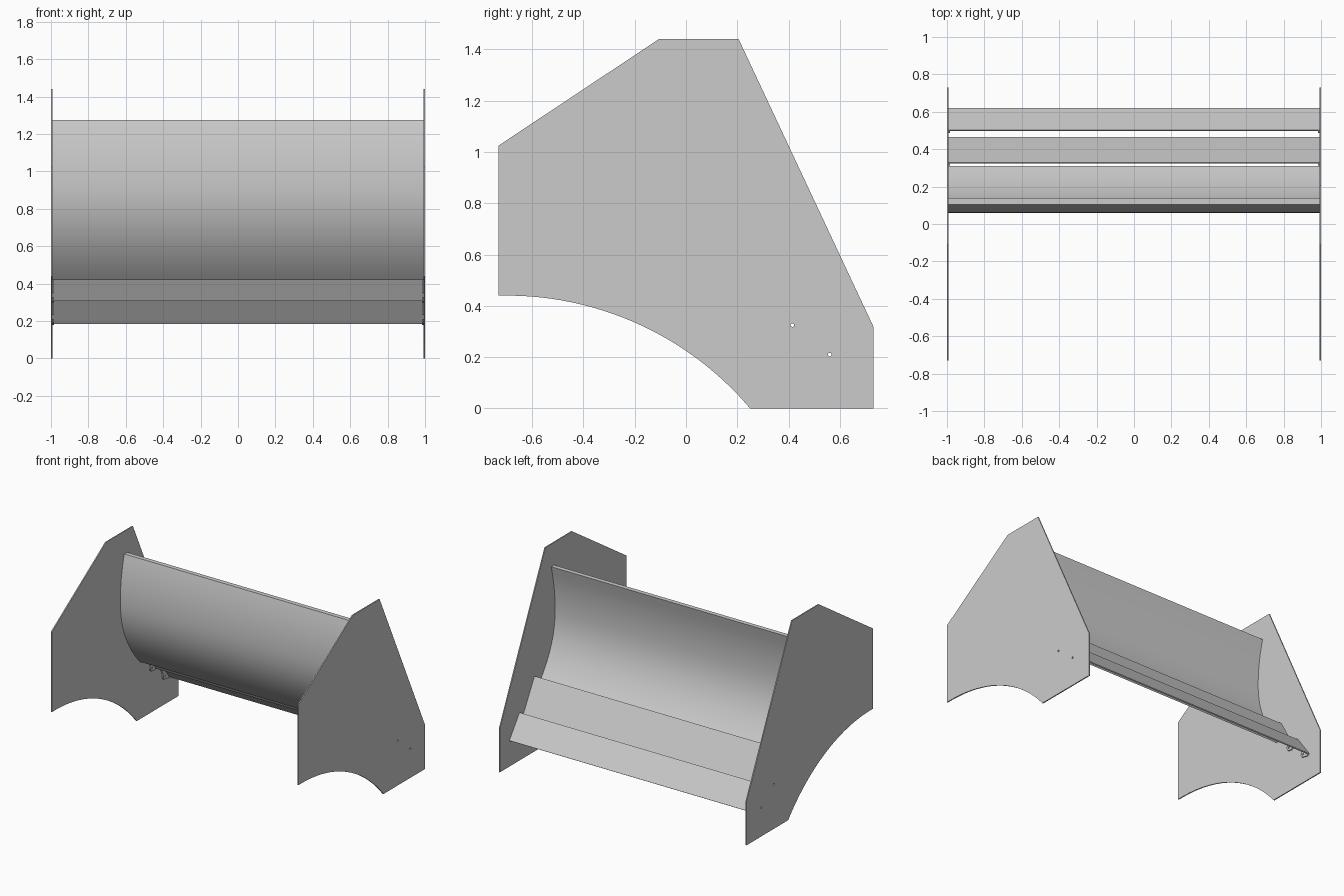
import bpy, bmesh, math
from mathutils import Vector

if "Cube" in bpy.data.objects:
    bpy.data.objects.remove(bpy.data.objects["Cube"], do_unlink=True)

steel = bpy.data.materials.new("grey_steel")
steel.use_nodes = True
grey = (0.6, 0.6, 0.6, 1)
steel.diffuse_color = grey
steel.node_tree.nodes["Principled BSDF"].inputs["Base Color"].default_value = grey

THICK = 0.008          # thickness of the metal sheets
INNER = 1 - THICK      # inside face of the end plates


def prism(name, outline, x0, x1):
    """Extrude a (y, z) outline along x."""
    bm = bmesh.new()
    face = bm.faces.new([bm.verts.new((x0, y, z)) for y, z in outline])
    out = bmesh.ops.extrude_face_region(bm, geom=[face])
    moved = [g for g in out["geom"] if isinstance(g, bmesh.types.BMVert)]
    bmesh.ops.translate(bm, verts=moved, vec=(x1 - x0, 0, 0))
    bmesh.ops.recalc_face_normals(bm, faces=bm.faces)
    mesh = bpy.data.meshes.new(name)
    bm.to_mesh(mesh)
    bm.free()
    mesh.materials.append(steel)
    obj = bpy.data.objects.new(name, mesh)
    bpy.context.collection.objects.link(obj)
    return obj


def circle(centre, radius, n=16):
    return [(centre[0] + radius * math.cos(math.tau * i / n),
             centre[1] + radius * math.sin(math.tau * i / n)) for i in range(n)]


# Bolt holes shared by the end plates and the slat tabs
holes = [Vector((0.415, 0.325)), Vector((0.56, 0.21))]
cutters = []
for i, h in enumerate(holes):
    cutter = prism(f"hole_cutter_{i}", circle(h, 0.007), -1.1, 1.1)
    cutter.hide_render = True
    cutter.hide_set(True)
    cutters.append(cutter)


def drill(obj, cutter):
    mod = obj.modifiers.new("bolt_hole", "BOOLEAN")
    mod.operation = "DIFFERENCE"
    mod.solver = "EXACT"
    mod.object = cutter


# End plates with an arched lower front edge
arch_r, arch_y, arch_top = 1.246, -0.70, 0.44
arch = []
for i in range(25):
    y = -0.73 + 0.98 * i / 24
    z = arch_top - arch_r + math.sqrt(arch_r ** 2 - (y - arch_y) ** 2)
    arch.append((y, max(z, 0)))
plate = arch + [(0.73, 0), (0.73, 0.32), (0.205, 1.44), (-0.105, 1.44), (-0.73, 1.025)]
for side, s in (("left", 1), ("right", -1)):
    obj = prism(f"{side}_end_plate", plate, s * INNER, s)
    for c in cutters:
        drill(obj, c)

# Curved back panel: nearly upright at the top, sweeping back at the bottom
top, belly, bottom, depth = 1.275, 0.95, 0.42, 0.033
front, back = [], []
for i in range(33):
    z = top + (bottom - top) * i / 32
    if z > belly:
        u = (z - belly) / (top - belly)
        y, slope = 0.06 + 0.045 * u ** 2, 0.09 * u / (top - belly)
    else:
        u = (belly - z) / (belly - bottom)
        y, slope = 0.06 + 0.225 * u ** 2.2, -0.495 * u ** 1.2 / (belly - bottom)
    n = Vector((1, -slope)).normalized() * depth
    front.append((y, z))
    back.append((y + n.x, min(z + n.y, top)))
back[0] = (front[0][0] + depth, top)
panel = prism("curved_panel", front + back[::-1], -INNER, INNER)
bpy.ops.object.select_all(action="DESELECT")
panel.select_set(True)
bpy.context.view_layer.objects.active = panel
bpy.ops.object.shade_smooth_by_angle(angle=math.radians(30))

# Two sloping slats, each with a drilled tab folded down at both ends
slats = [("upper", (0.33, 0.55), (0.465, 0.31)), ("lower", (0.503, 0.35), (0.62, 0.19))]
for (name, a, b), hole, cutter in zip(slats, holes, cutters):
    a, b = Vector(a), Vector(b)
    along = (b - a).normalized()
    under = Vector((along.y, -along.x))          # towards the front and down
    t = under * THICK
    prism(f"{name}_slat", [a, b, b + t, a + t], -INNER, INNER)
    tip = hole + under * 0.018
    tab = [a + t, b + t, b + under * 0.02,
           hole + along * 0.03, tip + along * 0.012, tip - along * 0.012,
           hole - along * 0.03, a + under * 0.02]
    for side, s in (("left", 1), ("right", -1)):
        obj = prism(f"{name}_slat_{side}_tab", tab, s * (INNER - THICK), s * INNER)
        drill(obj, cutter)
